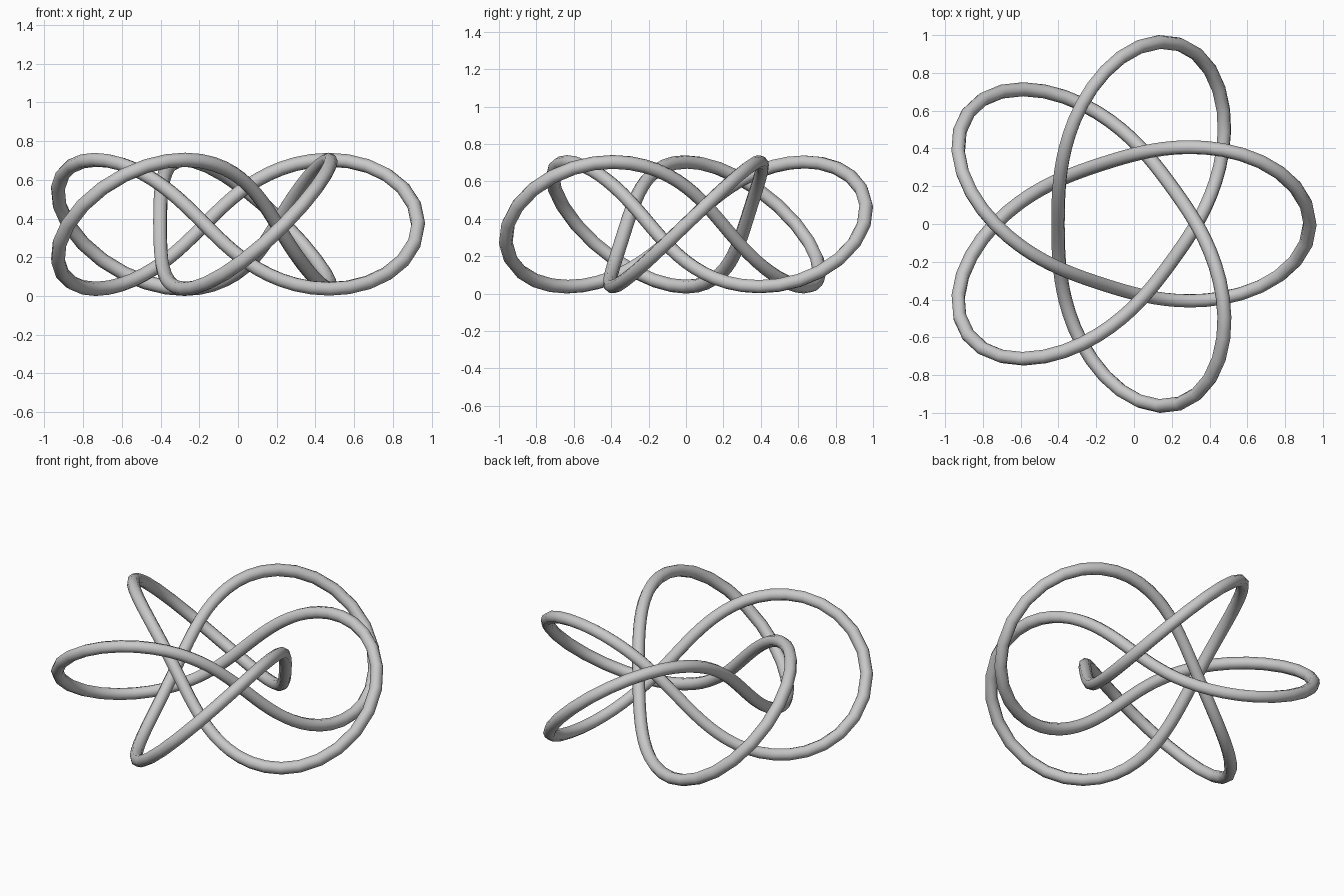
import bpy
from math import sin, cos, pi

cube = bpy.data.objects.get("Cube")
if cube:
    bpy.data.objects.remove(cube, do_unlink=True)

SIZE = 0.5          # sets the overall reach: outer radius is twice this
TUBE = 0.037        # thickness radius of the tube
SEGMENTS = 180
TURNS, LOBES = 3, 5

# Grey material
grey = bpy.data.materials.new("plain_grey")
grey.use_nodes = True
colour = (0.58, 0.58, 0.58, 1)
grey.diffuse_color = colour
grey.node_tree.nodes["Principled BSDF"].inputs["Base Color"].default_value = colour


def knot_point(i):
    """Point on a torus knot that slows its turning around the outer lobes."""
    t = 2 * pi * i / SEGMENTS
    r = SIZE / (1 - 0.5 * cos(LOBES * t))
    z = r * sin(LOBES * t) / 3 ** 0.5
    return (r * cos(TURNS * t) - 0.069, r * sin(TURNS * t),
            z + SIZE * 2 / 3 + TUBE)


# Closed path swept with an eight-sided round section
curve = bpy.data.curves.new("knot_tube", "CURVE")
curve.dimensions = "3D"
curve.twist_mode = "MINIMUM"
curve.bevel_depth = TUBE
curve.bevel_resolution = 2
spline = curve.splines.new("POLY")
spline.points.add(SEGMENTS - 1)
for i, point in enumerate(spline.points):
    point.co = (*knot_point(i), 1)
spline.use_cyclic_u = True
spline.use_smooth = True
curve.materials.append(grey)

knot = bpy.data.objects.new("knot_tube", curve)
bpy.context.collection.objects.link(knot)

# Turn the sweep into a smooth mesh
bpy.ops.object.select_all(action="DESELECT")
knot.select_set(True)
bpy.context.view_layer.objects.active = knot
bpy.ops.object.convert(target="MESH")
bpy.ops.object.shade_smooth()
